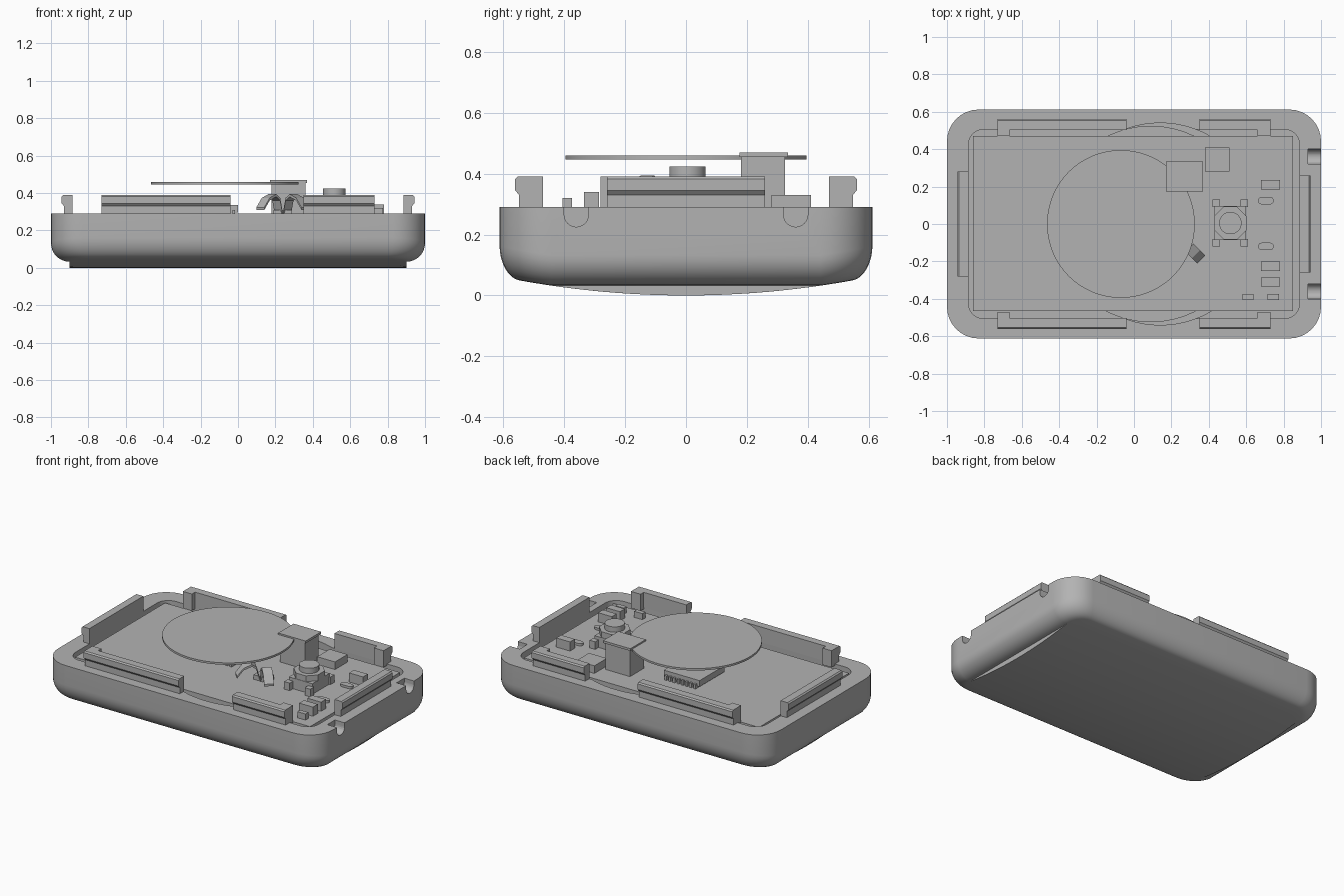
import bpy, bmesh, math
from mathutils import Matrix

cube = bpy.data.objects.get("Cube")
if cube:
    bpy.data.objects.remove(cube, do_unlink=True)

grey = bpy.data.materials.new("light_grey")
grey.use_nodes = True
grey.diffuse_color = (0.45, 0.45, 0.45, 1)
grey.node_tree.nodes["Principled BSDF"].inputs["Base Color"].default_value = (0.45, 0.45, 0.45, 1)

RIM = 0.29      # top of the case wall
BOARD = 0.28    # top of the circuit board


def finish(name, bm, smooth=False):
    bmesh.ops.recalc_face_normals(bm, faces=bm.faces)
    mesh = bpy.data.meshes.new(name)
    bm.to_mesh(mesh)
    bm.free()
    mesh.materials.append(grey)
    obj = bpy.data.objects.new(name, mesh)
    bpy.context.collection.objects.link(obj)
    if smooth:
        shade(obj)
    return obj


def activate(obj):
    bpy.ops.object.select_all(action='DESELECT')
    obj.select_set(True)
    bpy.context.view_layer.objects.active = obj


def shade(obj):
    activate(obj)
    bpy.ops.object.shade_smooth_by_angle(angle=math.radians(35))


def box(name, x0, x1, y0, y1, z0, z1):
    bm = bmesh.new()
    bmesh.ops.create_cube(bm, size=1)
    for v in bm.verts:
        v.co = ((x0 + x1) / 2 + v.co.x * (x1 - x0),
                (y0 + y1) / 2 + v.co.y * (y1 - y0),
                (z0 + z1) / 2 + v.co.z * (z1 - z0))
    return finish(name, bm)


def prism(name, outline, depth, matrix, smooth=False):
    """Extrude a 2D outline along its local z, then place it."""
    bm = bmesh.new()
    face = bm.faces.new([bm.verts.new((u, v, 0)) for u, v in outline])
    ext = bmesh.ops.extrude_face_region(bm, geom=[face])
    for g in ext["geom"]:
        if isinstance(g, bmesh.types.BMVert):
            g.co.z += depth
    bmesh.ops.transform(bm, matrix=matrix, verts=bm.verts)
    return finish(name, bm, smooth)


def disc(name, x, y, r, z0, z1, sides=64):
    ring = [(r * math.cos(math.tau * (i + .5) / sides), r * math.sin(math.tau * (i + .5) / sides))
            for i in range(sides)]
    return prism(name, ring, z1 - z0, Matrix.Translation((x, y, z0)), sides > 8)


def rounded_rect(a, b, r, n=8):
    pts = []
    for q, (sx, sy) in enumerate([(1, 1), (-1, 1), (-1, -1), (1, -1)]):
        for i in range(n + 1):
            t = math.pi / 2 * (q + i / n)
            pts.append((sx * (a - r) + r * math.cos(t), sy * (b - r) + r * math.sin(t)))
    return pts


def cut(target, cutter):
    cutter.hide_render = True
    mod = target.modifiers.new("cut", 'BOOLEAN')
    mod.operation = 'DIFFERENCE'
    mod.solver = 'EXACT'
    mod.object = cutter
    activate(target)
    bpy.ops.object.modifier_apply(modifier=mod.name)
    bpy.data.objects.remove(cutter, do_unlink=True)


# Case: rounded rectangle lofted down into a belly curved across y
bm = bmesh.new()


def belly(y):
    return 0.05 * (y / 0.55) ** 2


rings = [[bm.verts.new((x, y, RIM)) for x, y in rounded_rect(1, 0.612, 0.17)]]
for i in range(9):
    t = math.pi / 2 * i / 8
    inset, z = 1 - math.cos(t), 0.1 * (1 - math.sin(t))
    rings.append([bm.verts.new((x, y, z + belly(y)))
                  for x, y in rounded_rect(1 - 0.1 * inset, 0.612 - 0.065 * inset, 0.17 - 0.07 * inset)])
last = [v.co.copy() for v in rings[-1]]
for i in range(1, 9):
    k = 1 - i / 8
    rings.append([bm.verts.new((c.x, c.y * k, belly(c.y * k))) for c in last])
bm.faces.new(rings[0])
for up, low in zip(rings, rings[1:]):
    for i in range(len(up)):
        j = (i + 1) % len(up)
        bm.faces.new((up[i], up[j], low[j], low[i]))
bmesh.ops.remove_doubles(bm, verts=bm.verts, dist=0.0001)
case = finish("lower_case", bm)

# Cavity, battery bay and the two end notches
cut(case, prism("cavity_cutter", rounded_rect(0.885, 0.505, 0.08), 0.4, Matrix.Translation((0, 0, 0.09))))
cut(case, disc("bay_cutter", 0.14, 0, 0.54, 0.08, 0.5))
for y in (-0.36, 0.36):
    half = [(0.04 * math.cos(math.pi * i / 12), -0.04 * math.sin(math.pi * i / 12)) for i in range(13)]
    notch = half + [(-0.04, 0.1), (0.04, 0.1)]
    place = Matrix.Translation((0.93, y, 0.265)) @ Matrix(((0, 0, 1, 0), (1, 0, 0, 0), (0, 1, 0, 0), (0, 0, 0, 1)))
    cut(case, prism("notch_cutter", notch, 0.2, place))
shade(case)

# Battery and circuit board
disc("battery", 0.09, 0, 0.525, 0.08, 0.23)
box("circuit_board", -0.86, 0.85, -0.465, 0.47, 0.235, BOARD)

# Snap walls: an upright with a rounded lip facing outward
lip = [(0, 0), (0.045, 0), (0.045, 0.04), (0.058, 0.055), (0.058, 0.092), (0.05, 0.1), (0, 0.1)]


def snap_wall(name, angle, offset, start, end):
    # Local u points outward, local v is up, extrusion runs along the wall
    axes = Matrix(((1, 0, 0, 0), (0, 0, 1, 0), (0, 1, 0, 0), (0, 0, 0, 1)))
    place = Matrix.Rotation(angle, 4, 'Z') @ Matrix.Translation((offset, start, RIM)) @ axes
    prism(name, lip, end - start, place)


snap_wall("left_end_snap", 0, 0.885, -0.26, 0.26)
snap_wall("right_end_snap", math.pi, 0.885, -0.28, 0.28)
for side, sy in (("front", -1), ("back", 1)):
    for part, x0, x1 in (("long", -0.73, -0.04), ("short", 0.35, 0.73)):
        lo, hi = (-x1, -x0) if sy > 0 else (x0, x1)
        snap_wall(f"{side}_{part}_snap", sy * math.pi / 2, 0.503, lo, hi)
    # Inward blocks at the outer ends
    y0, y1 = sorted((sy * 0.47, sy * 0.505))
    box(f"{side}_right_block", -0.73, -0.665, y0, y1, BOARD, 0.39)
    box(f"{side}_left_block", 0.66, 0.73, y0, y1, BOARD, 0.39)

# Raised round plate and its support
disc("round_plate", -0.07, 0, 0.395, 0.447, 0.46, 96)
box("support_body", 0.18, 0.36, 0.18, 0.325, BOARD, 0.46)
box("support_cap", 0.17, 0.37, 0.175, 0.335, 0.455, 0.47)

# Push switch: body, eight-sided top, button and corner feet
box("switch_body", 0.43, 0.60, -0.085, 0.095, BOARD, 0.35)
disc("switch_top", 0.515, 0.005, 0.095, 0.35, 0.388, 8)
disc("switch_button", 0.515, 0.005, 0.06, 0.388, 0.423, 32)
for sx in (-1, 1):
    for sy in (-1, 1):
        x, y = 0.515 + sx * 0.075, 0.005 + sy * 0.105
        box("switch_foot", x - 0.02, x + 0.02, y - 0.02, y + 0.02, BOARD, 0.33)

# Bent spring contacts
arch = [(0, 0), (0.03, 0), (0.05, 0.08), (0.08, 0.1), (0.13, 0.08), (0.17, 0.03)]
strip = arch + [(u, v + 0.014) for u, v in reversed(arch)]
upright = Matrix(((1, 0, 0, 0), (0, 0, 1, -0.03), (0, 1, 0, 0), (0, 0, 0, 1)))
for name, angle in (("left_contact", -45), ("right_contact", -135)):
    turn = Matrix.Rotation(math.radians(angle), 4, 'Z')
    prism(name, strip, 0.06, Matrix.Translation((0.24, -0.07, BOARD)) @ turn @ upright)
box("contact_base", 0.19, 0.29, -0.11, -0.04, BOARD, 0.31)

# Chips, with a row of pins on the main one
box("main_chip", -0.26, 0, -0.03, 0.23, 0.295, 0.335)
for i in range(8):
    x = -0.24 + i * 0.03
    box("chip_pin", x, x + 0.015, -0.045, 0.245, BOARD, 0.31)
box("square_chip", 0.38, 0.51, 0.28, 0.41, BOARD, 0.33)

# Small board parts
for x, y, w, d, top in ((0.73, 0.21, 0.1, 0.05, 0.34), (0.73, -0.225, 0.1, 0.05, 0.34),
                        (0.73, -0.31, 0.1, 0.05, 0.34), (0.61, -0.39, 0.06, 0.03, 0.32),
                        (0.745, -0.39, 0.06, 0.03, 0.32)):
    box("board_part", x - w / 2, x + w / 2, y - d / 2, y + d / 2, BOARD, top)
for y in (0.125, -0.12):
    prism("oval_pad", rounded_rect(0.042, 0.02, 0.02, 6), 0.015, Matrix.Translation((0.705, y, BOARD)), True)
